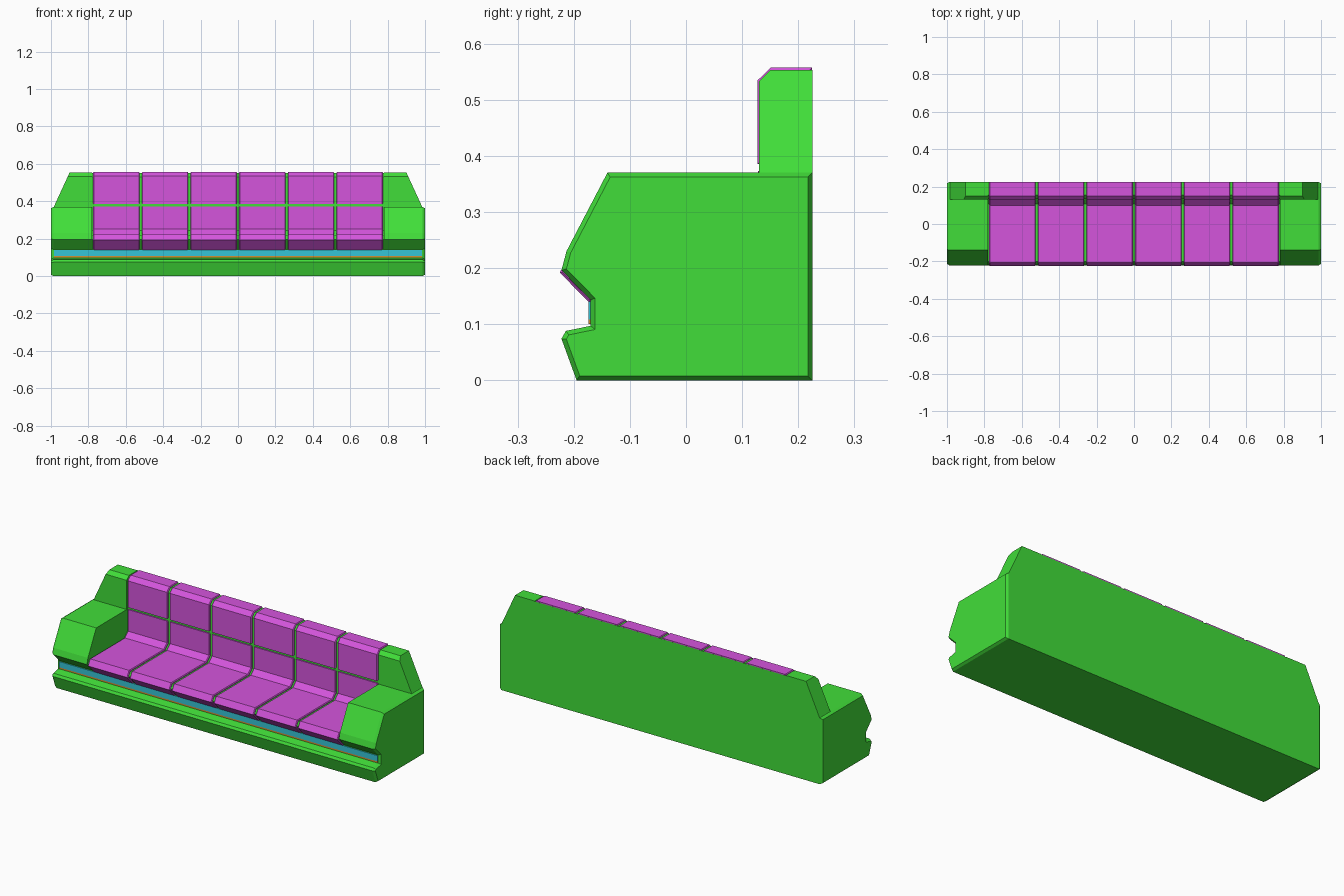
import bpy
import bmesh

cube = bpy.data.objects.get("Cube")
if cube:
    bpy.data.objects.remove(cube, do_unlink=True)


def material(name, rgb):
    m = bpy.data.materials.new(name)
    m.use_nodes = True
    m.diffuse_color = (*rgb, 1)
    m.node_tree.nodes["Principled BSDF"].inputs["Base Color"].default_value = (*rgb, 1)
    return m


GREEN = material("green shell", (0.053, 0.73, 0.041))
PURPLE = material("purple upholstery", (0.66, 0.09, 0.72))
CYAN = material("cyan light strip", (0.035, 0.56, 0.68))
ORANGE = material("orange trim", (0.65, 0.28, 0.03))


def prism(name, profile, x0, x1, mat, inset=0, depth=0, both=False, mirror=False, lean=None):
    """Extrude a (y, z) profile along x, with optional chamfered ends and leaning outer end."""
    bm = bmesh.new()
    ends = [[bm.verts.new((x, y, z)) for y, z in profile] for x in (x0, x1)]
    caps = [bm.faces.new(e) for e in ends]
    n = len(profile)
    for i in range(n):
        j = (i + 1) % n
        bm.faces.new((ends[0][i], ends[0][j], ends[1][j], ends[1][i]))
    bmesh.ops.recalc_face_normals(bm, faces=bm.faces[:])
    if lean:
        for v in ends[1]:
            v.co.x = lean(v.co.z)
    if inset:
        chosen = caps if both else caps[1:]
        bmesh.ops.inset_individual(bm, faces=chosen, thickness=inset, depth=depth,
                                   use_even_offset=True)
    mesh = bpy.data.meshes.new(name)
    bm.to_mesh(mesh)
    bm.free()
    mesh.materials.append(mat)
    ob = bpy.data.objects.new(name, mesh)
    bpy.context.collection.objects.link(ob)
    if mirror:
        ob.modifiers.new("Mirror", "MIRROR")
    return ob


ARM_X = 0.78

# Lower outline shared by the base and the arms: plinth, ledge and notch
plinth = [(0.225, 0), (-0.195, 0), (-0.222, 0.074), (-0.214, 0.088), (-0.17, 0.097), (-0.17, 0.143)]

# Seat and back shell behind the cushions
core = plinth + [(-0.216, 0.195), (-0.2, 0.217), (0.107, 0.217), (0.135, 0.245),
                 (0.135, 0.53), (0.155, 0.551), (0.225, 0.551)]
prism("seat_shell", core, -ARM_X, ARM_X, GREEN)

# Arm blocks with chamfered outer ends
arm = plinth + [(-0.222, 0.196), (-0.213, 0.23), (-0.14, 0.37), (0.225, 0.37)]
prism("arm_blocks", arm, ARM_X, 0.987, GREEN, inset=0.008, depth=0.013, mirror=True)

# Leaning ends of the backrest
wing = [(0.13, 0.365), (0.13, 0.533), (0.15, 0.553), (0.225, 0.553), (0.225, 0.365)]
prism("backrest_wings", wing, ARM_X, 0.985, GREEN, mirror=True,
      lean=lambda z: 0.985 - 0.46 * (z - 0.37))

# Cushions: a row of seat pads with lower backs, and upper back pads above
seat = [(-0.174, 0.14), (-0.225, 0.192), (-0.207, 0.225), (0.1, 0.225), (0.128, 0.252),
        (0.128, 0.373), (0.2, 0.373), (0.2, 0.14)]
upper = [(0.127, 0.385), (0.127, 0.534), (0.151, 0.557), (0.2248, 0.557), (0.2248, 0.385)]
COUNT, PITCH, HALF = 6, 0.26, 0.12
for i in range(COUNT):
    x = (i - (COUNT - 1) / 2) * PITCH
    for name, profile in (("seat_cushion", seat), ("back_cushion", upper)):
        prism(f"{name}_{i + 1}", profile, x - HALF, x + HALF, PURPLE,
              inset=0.004, depth=0.004, both=True)


# Thin strips in the notch under the seat
def strip(name, low, high, mat):
    prism(name, [(-0.174, low), (-0.174, high), (-0.169, high), (-0.169, low)], -0.985, 0.985, mat)


strip("light_strip", 0.108, 0.14, CYAN)
strip("trim_strip", 0.1, 0.108, ORANGE)
